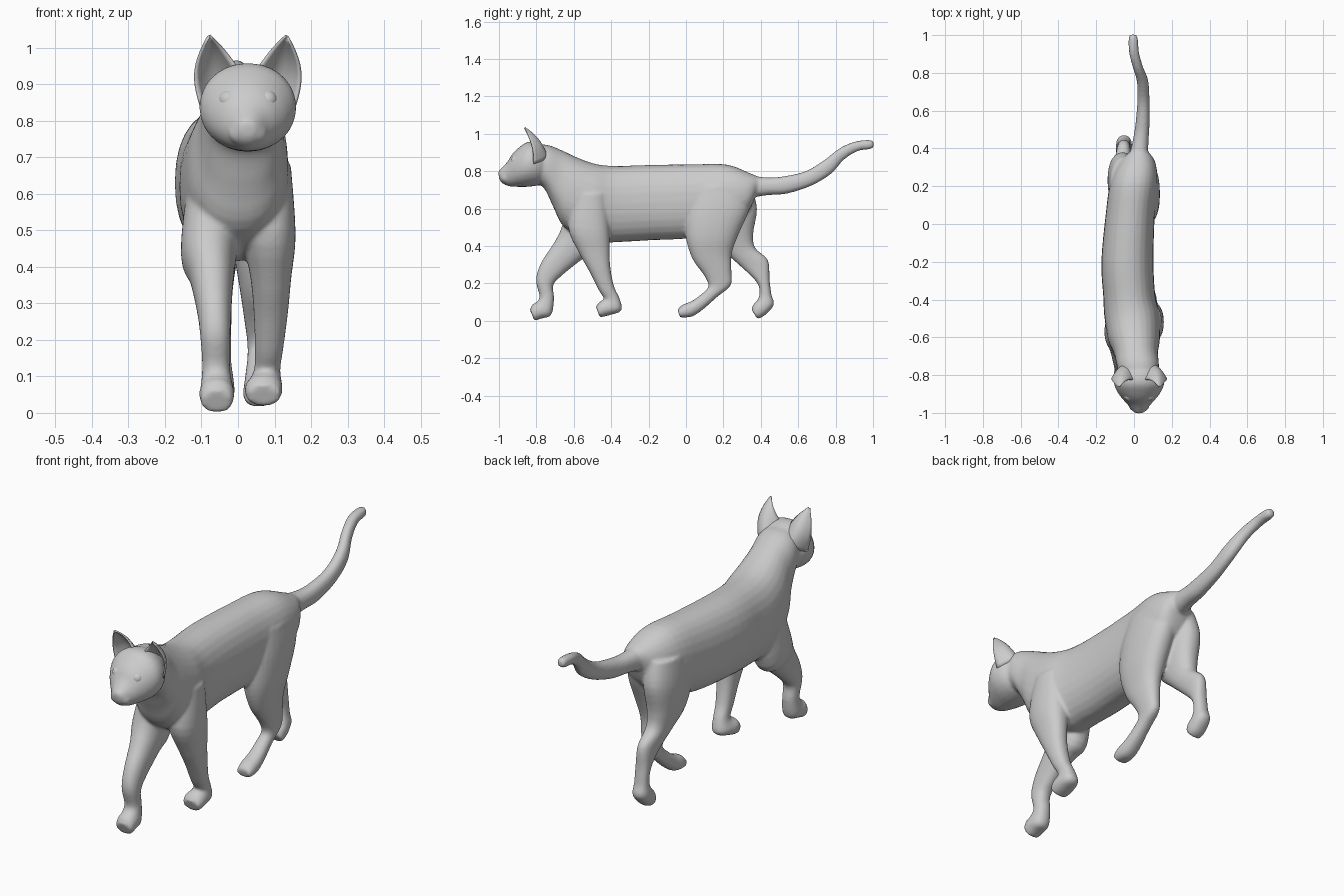
import bpy, bmesh, math
from mathutils import Vector

# Every ring is (x centre, half width, y/z of upper or front edge, y/z of lower or back edge)
TRUNK = [
    (.03, .03, .41, .76, .38, .69), (.02, .09, .34, .79, .33, .58),
    (0, .125, .22, .835, .22, .50), (-.02, .13, .05, .837, .05, .445),
    (-.035, .138, -.2, .833, -.2, .43), (-.025, .138, -.38, .828, -.38, .42),
    (-.01, .147, -.48, .838, -.50, .42), (0, .137, -.57, .868, -.65, .50),
    (.01, .117, -.65, .905, -.71, .61), (.02, .112, -.73, .938, -.76, .71),
    (.025, .10, -.80, .945, -.82, .74)]
HEAD = [
    (.027, .10, -.74, .93, -.77, .73), (.027, .126, -.80, .955, -.80, .722),
    (.027, .132, -.85, .955, -.85, .716), (.027, .110, -.895, .925, -.90, .716),
    (.027, .080, -.93, .89, -.94, .718), (.027, .055, -.955, .85, -.97, .728),
    (.027, .034, -.988, .815, -.992, .745), (.027, .018, -1.004, .80, -1.0, .765)]
TAIL = [
    (.025, .06, .28, .79, .29, .65), (.025, .05, .36, .775, .36, .66),
    (.035, .042, .44, .766, .44, .672), (.045, .037, .52, .772, .54, .68),
    (.05, .032, .64, .80, .67, .722), (.045, .03, .74, .86, .775, .785),
    (.02, .027, .82, .922, .845, .862), (.0, .026, .90, .957, .92, .908),
    (-.004, .025, .975, .967, .98, .917), (-.005, .017, 1.003, .96, 1.003, .926)]
FRONT_LEG_RIGHT = [
    (.07, .075, -.60, .68, -.42, .68), (.085, .073, -.63, .50, -.41, .48),
    (.09, .056, -.57, .36, -.408, .38), (.09, .047, -.515, .26, -.405, .29),
    (.085, .039, -.467, .165, -.385, .185), (.08, .036, -.438, .118, -.355, .12),
    (.074, .046, -.45, .108, -.345, .055), (.07, .052, -.465, .098, -.41, .03),
    (.07, .045, -.482, .075, -.46, .018)]
FRONT_LEG_LEFT = [
    (-.06, .08, -.63, .64, -.42, .60), (-.08, .077, -.665, .50, -.48, .38),
    (-.072, .06, -.71, .41, -.56, .325), (-.065, .047, -.775, .31, -.66, .245),
    (-.062, .041, -.802, .22, -.71, .19), (-.06, .038, -.783, .13, -.705, .12),
    (-.058, .045, -.80, .10, -.72, .032), (-.058, .048, -.82, .088, -.77, .013),
    (-.058, .042, -.835, .06, -.81, 0)]
HIND_LEG_RIGHT = [
    (.05, .07, .04, .72, .35, .72), (.056, .08, 0, .58, .34, .60),
    (.06, .074, -.002, .45, .28, .46), (.06, .056, .035, .33, .245, .36),
    (.06, .043, .095, .245, .243, .27), (.06, .034, .12, .185, .24, .19),
    (.058, .034, .085, .145, .17, .13), (.057, .04, .03, .105, .09, .06),
    (.057, .043, -.02, .085, .03, .022), (.057, .038, -.045, .06, -.033, .018)]
HIND_LEG_LEFT = [
    (-.05, .075, .07, .70, .35, .72), (-.06, .08, .08, .56, .38, .60),
    (-.063, .068, .13, .44, .36, .47), (-.06, .05, .22, .355, .37, .39),
    (-.055, .038, .315, .27, .438, .325), (-.053, .035, .382, .20, .447, .22),
    (-.053, .035, .393, .14, .457, .14), (-.053, .041, .375, .102, .47, .085),
    (-.053, .044, .36, .088, .42, .028), (-.053, .038, .35, .06, .382, .01)]


def smooth_rings(rings, steps=4):
    """Catmull-Rom interpolation between the key rings."""
    out = []
    for i in range(len(rings) - 1):
        a, b, c, d = (rings[min(max(j, 0), len(rings) - 1)] for j in range(i - 1, i + 3))
        for k in range(steps):
            t = k / steps
            out.append([q + .5 * t * (r - p + t * (2*p - 5*q + 4*r - s + t * (3*(q - r) + s - p)))
                        for p, q, r, s in zip(a, b, c, d)])
    return out + [rings[-1]]


def loft(bm, rings, n=28, power=2.25):
    """Closed skin through rounded rings."""
    def squash(v):
        return math.copysign(abs(v) ** (2 / power), v)
    loops = []
    for x, rx, y1, z1, y2, z2 in smooth_rings(rings):
        loop = []
        for i in range(n):
            a = 2 * math.pi * i / n
            s = squash(math.sin(a))
            loop.append(bm.verts.new((x + rx * squash(math.cos(a)),
                                      (y1 + y2) / 2 + s * (y1 - y2) / 2,
                                      (z1 + z2) / 2 + s * (z1 - z2) / 2)))
        loops.append(loop)
    for p, q in zip(loops, loops[1:]):
        for i in range(n):
            j = (i + 1) % n
            bm.faces.new((p[i], p[j], q[j], q[i]))
    bm.faces.new(loops[0])
    bm.faces.new(loops[-1])


def add_ball(bm, centre, r):
    made = bmesh.ops.create_uvsphere(bm, u_segments=20, v_segments=12, radius=r)
    bmesh.ops.translate(bm, verts=made["verts"], vec=centre)


def to_object(bm, name):
    bmesh.ops.recalc_face_normals(bm, faces=bm.faces[:])
    for f in bm.faces:
        f.smooth = True
    me = bpy.data.meshes.new(name)
    bm.to_mesh(me)
    bm.free()
    ob = bpy.data.objects.new(name, me)
    bpy.context.collection.objects.link(ob)
    return ob


# Body: trunk, head, tail and legs fused into one continuous skin
bm = bmesh.new()
for part in (TRUNK, TAIL, FRONT_LEG_RIGHT, FRONT_LEG_LEFT, HIND_LEG_RIGHT, HIND_LEG_LEFT):
    loft(bm, part)
loft(bm, HEAD, power=2.05)
for side in (-1, 1):                       # whisker pads
    add_ball(bm, (.027 + side * .024, -.962, .766), .03)
body = to_object(bm, "cat_body")
fuse = body.modifiers.new("Fuse", 'REMESH')
fuse.mode = 'VOXEL'
fuse.voxel_size = .0075
fuse.use_smooth_shade = True
soften = body.modifiers.new("Soften", 'SMOOTH')
soften.factor = .5
soften.iterations = 7

MID = .027
for side, label in ((-1, "left"), (1, "right")):
    # Ear: cupped shell, open to the front
    inner, back, outer = Vector((.03, -.825, .945)), Vector((.075, -.745, .885)), Vector((.128, -.815, .84))
    tip = Vector((.106, -.866, 1.035))
    ctrl = 2 * back - (inner + outer) / 2
    bm = bmesh.new()
    nu, nv = 14, 10
    grid = []
    for j in range(nv + 1):
        v = j / nv * .97
        row = []
        for i in range(nu + 1):
            u = i / nu
            base = inner * (1 - u) ** 2 + ctrl * 2 * u * (1 - u) + outer * u * u
            p = base.lerp(tip, v)
            swell = math.sin(math.pi * v)
            p += Vector((.026 * u, .016, .006 * (1 - u))) * swell
            row.append(bm.verts.new((MID + side * p.x, p.y, p.z)))
        grid.append(row)
    for j in range(nv):
        for i in range(nu):
            bm.faces.new((grid[j][i], grid[j][i+1], grid[j+1][i+1], grid[j+1][i]))
    ear = to_object(bm, "ear_" + label)
    shell = ear.modifiers.new("Thickness", 'SOLIDIFY')
    shell.thickness = .008
    shell.offset = 0

    # Eye
    bm = bmesh.new()
    add_ball(bm, (MID + side * .053, -.909, .857), .028)
    to_object(bm, "eye_" + label)

# Nose
bm = bmesh.new()
add_ball(bm, (0, 0, 0), .014)
bmesh.ops.scale(bm, verts=bm.verts[:], vec=(1.2, .8, .8))
bmesh.ops.translate(bm, verts=bm.verts[:], vec=(MID, -.989, .797))
to_object(bm, "nose")
